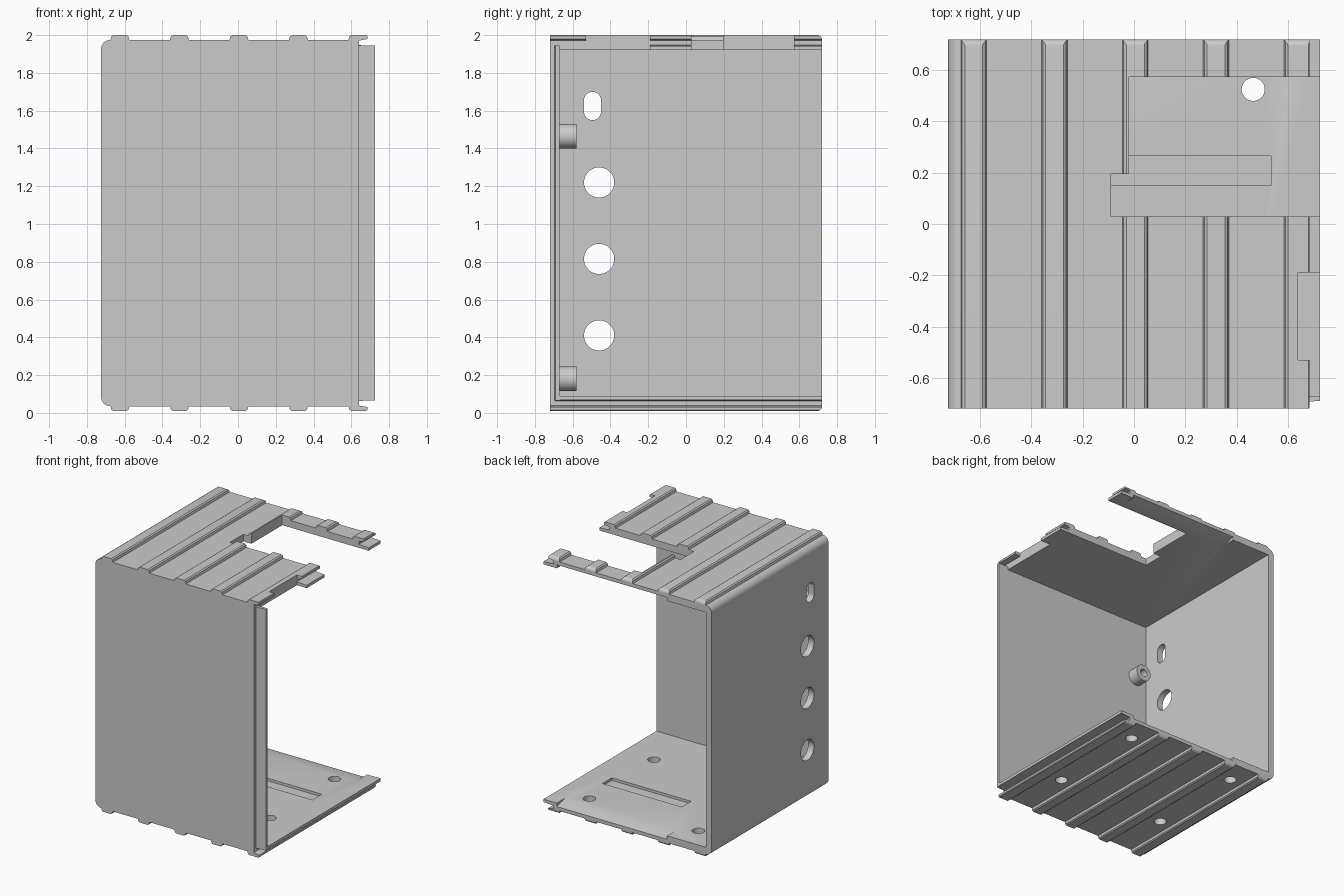
import bpy, bmesh, math
from mathutils import Vector

cube = bpy.data.objects.get("Cube")
if cube:
    bpy.data.objects.remove(cube)

grey = bpy.data.materials.new("light grey")
grey.use_nodes = True
grey.diffuse_color = (0.6, 0.6, 0.6, 1)
grey.node_tree.nodes["Principled BSDF"].inputs["Base Color"].default_value = (0.6, 0.6, 0.6, 1)


def prism(name, points, axis, start, end):
    """Extrude a closed 2D outline along x, y or z."""
    def place(p, t):
        return {"x": (t, p[0], p[1]), "y": (p[0], t, p[1]), "z": (p[0], p[1], t)}[axis]
    bm = bmesh.new()
    face = bm.faces.new([bm.verts.new(place(p, start)) for p in points])
    out = bmesh.ops.extrude_face_region(bm, geom=[face])
    verts = [g for g in out["geom"] if isinstance(g, bmesh.types.BMVert)]
    shift = Vector(place((0, 0), end - start))
    bmesh.ops.translate(bm, vec=shift, verts=verts)
    bmesh.ops.recalc_face_normals(bm, faces=bm.faces)
    mesh = bpy.data.meshes.new(name)
    bm.to_mesh(mesh)
    bm.free()
    mesh.materials.append(grey)
    obj = bpy.data.objects.new(name, mesh)
    bpy.context.collection.objects.link(obj)
    return obj


def box(name, x0, x1, y0, y1, z0, z1):
    return prism(name, [(x0, y0), (x1, y0), (x1, y1), (x0, y1)], "z", z0, z1)


def oval(a, b, r, stretch=0, n=40):
    """Circle outline, or an upright slot when stretched."""
    pts = []
    for i in range(n):
        t = 2 * math.pi * (i + 0.5) / n
        s = math.sin(t)
        pts.append((a + r * math.cos(t), b + r * s + math.copysign(stretch, s)))
    return pts


def carve(obj, cutters):
    for c in cutters:
        mod = obj.modifiers.new("cut", "BOOLEAN")
        mod.operation, mod.solver, mod.object = "DIFFERENCE", "EXACT", c
        c.hide_render = True
        bpy.context.view_layer.objects.active = obj
        bpy.ops.object.modifier_apply(modifier=mod.name)
        bpy.data.objects.remove(c)


def smooth(obj):
    bpy.ops.object.select_all(action="DESELECT")
    obj.select_set(True)
    bpy.context.view_layer.objects.active = obj
    bpy.ops.object.shade_smooth_by_angle(angle=math.radians(30))


FRONT, BACK = -0.72, 0.72
LEFT, EDGE, LIP, TONGUE = -0.725, 0.64, 0.685, 0.725
MID = 1.005
SKIN, INNER = 0.97, 0.915      # half heights of the outer and inner plate faces
RIBS = (-0.625, -0.31, 0.005, 0.32)

# Upper half of the cross-section: rounded corner, ribs, grooved right edge
half = []
for i in range(9):
    t = math.pi - i * math.pi / 16
    half.append((LEFT + 0.05 + 0.05 * math.cos(t), SKIN - 0.05 + 0.05 * math.sin(t)))
for x in RIBS:
    half += [(x - 0.05, SKIN), (x - 0.045, 0.988), (x - 0.035, 0.995),
             (x + 0.035, 0.995), (x + 0.045, 0.988), (x + 0.05, SKIN)]
half += [(0.585, SKIN), (0.59, 0.988), (0.6, 0.995), (0.68, 0.995), (LIP, 0.99),
         (LIP, 0.974), (EDGE, 0.966), (EDGE, 0.942), (TONGUE, 0.937), (TONGUE, INNER),
         (-0.675, INNER)]
outline = [(x, MID + z) for x, z in half] + [(x, MID - z) for x, z in reversed(half)]
shell = prism("shell", outline, "y", FRONT, BACK)

cuts = []
# Side ventilation holes and slot
for z in (0.41, 0.815, 1.22):
    cuts.append(prism("hole", oval(-0.46, z, 0.08), "x", -0.8, -0.6))
cuts.append(prism("slot", oval(-0.495, 1.625, 0.045, 0.03), "x", -0.8, -0.6))
# Floor screw holes
for x in (-0.475, 0.465):
    for y in (-0.27, 0.525):
        cuts.append(prism("screw_hole", oval(x, y, 0.045), "z", -0.1, 0.2))
# Stepped opening in the top
cuts.append(prism("top_opening", [(-0.09, 0.03), (0.9, 0.03), (0.9, 0.573),
                  (-0.02, 0.573), (-0.02, 0.195), (-0.09, 0.195)], "z", 1.8, 2.1))
# Notch in the top edge, and tongue trimmed near the front
cuts.append(box("edge_notch", EDGE, 0.9, -0.53, -0.19, 1.8, 2.1))
cuts.append(box("tongue_trim", EDGE, 0.9, -0.8, -0.52, 1.8, 1.965))
cuts.append(box("floor_trim", EDGE, 0.9, -0.8, -0.69, 0.045, 0.2))
# Shallow floor recess
cuts.append(box("floor_recess", -0.15, 0.535, 0.15, 0.265, 0.07, 0.2))
for s in (-1, 1):
    # Ramped recess along the inner back edge
    ramp = [(0.62, INNER), (0.8, INNER - 0.1), (0.8, 0.963), (0.74, 0.947)]
    cuts.append(prism("ramp", [(y, MID + s * z) for y, z in ramp], "x", -0.34, 0.61))
    # Rounded back ends of the ribs
    arc = [(BACK - 0.025 + 0.025 * math.sin(i * math.pi / 12),
            SKIN + 0.025 * math.cos(i * math.pi / 12)) for i in range(7)]
    arc += [(0.8, SKIN), (0.8, 1.1), (BACK - 0.025, 1.1)]
    cuts.append(prism("rib_end", [(y, MID + s * z) for y, z in arc], "x", -0.9, 0.9))
carve(shell, cuts)
smooth(shell)

# Front wall with its tongue along the open side
LOW, HIGH = MID - INNER, MID + INNER
box("front_wall", -0.675, EDGE, FRONT, -0.67, LOW, HIGH)
prism("front_tongue", [(EDGE, -0.695), (TONGUE, -0.69), (TONGUE, -0.67), (EDGE, -0.67)],
      "z", 0.065, 1.945)

# Hollow screw bosses inside the front wall
for label, z in (("lower", 0.18), ("upper", 1.465)):
    boss = prism(label + "_boss", oval(-0.58, z, 0.065), "y", -0.67, -0.58)
    carve(boss, [prism("bore", oval(-0.58, z, 0.03), "y", -0.64, -0.5)])
    smooth(boss)
